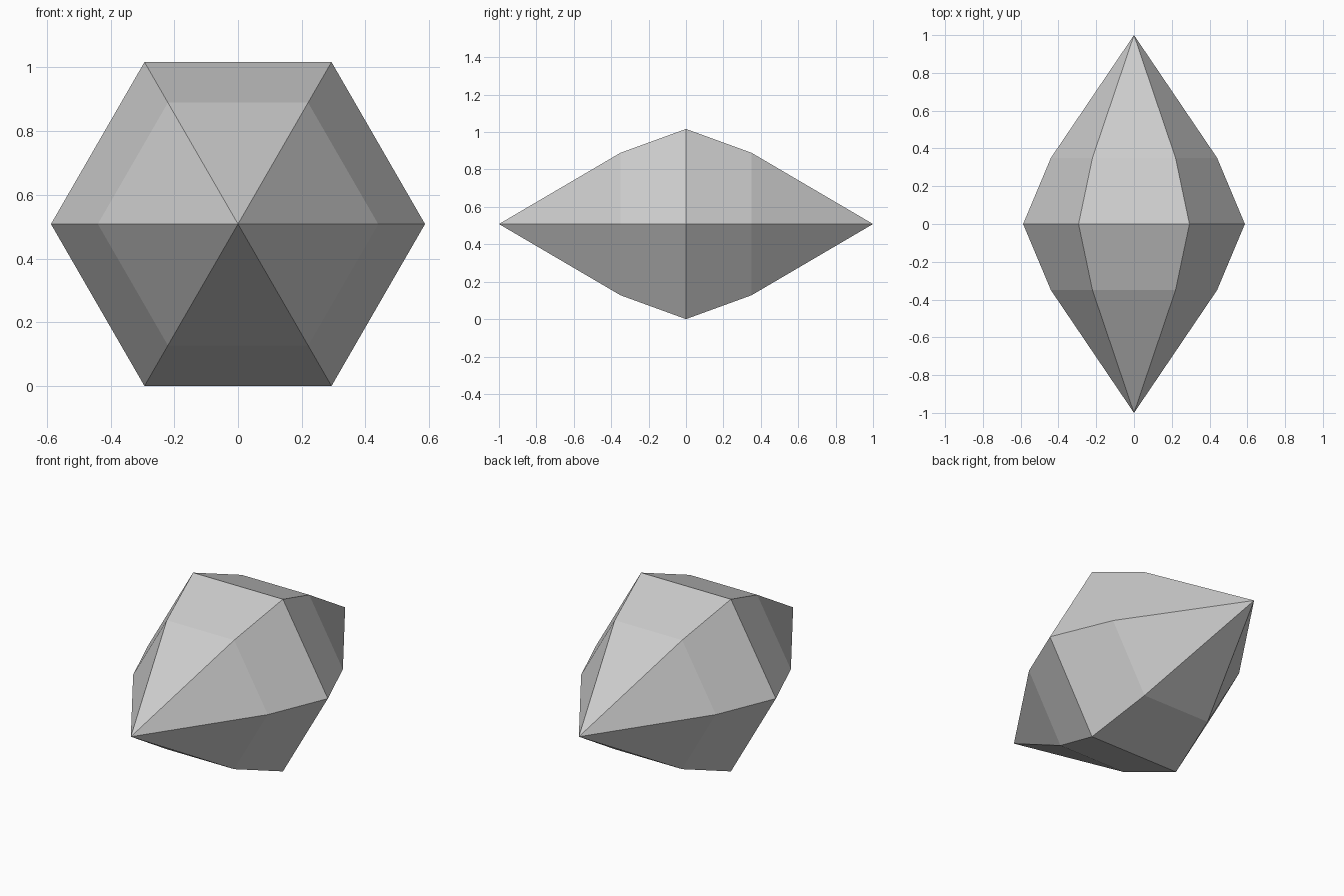
import bpy
import bmesh
from math import cos, sin, pi

cube = bpy.data.objects.get("Cube")
if cube:
    bpy.data.objects.remove(cube, do_unlink=True)

SIDES = 6
RADIUS = 0.587
CENTRE_Z = RADIUS * sin(pi / 3)

# Single stone grey
grey = bpy.data.materials.new("stone_grey")
grey.use_nodes = True
colour = (0.604, 0.604, 0.604, 1)
grey.diffuse_color = colour
grey.node_tree.nodes["Principled BSDF"].inputs["Base Color"].default_value = colour

bm = bmesh.new()


def ring(y, radius):
    return [bm.verts.new((radius * cos(2 * pi * i / SIDES), y,
                          CENTRE_Z + radius * sin(2 * pi * i / SIDES)))
            for i in range(SIDES)]


# Hexagonal girdle, narrower shoulders and a point at each end
girdle = ring(0, RADIUS)
for end in (-1, 1):
    shoulder = ring(end * 0.35, 0.44)
    tip = bm.verts.new((0, end, CENTRE_Z))
    for i in range(SIDES):
        j = (i + 1) % SIDES
        bm.faces.new((girdle[i], girdle[j], shoulder[j], shoulder[i]))
        bm.faces.new((shoulder[i], shoulder[j], tip))

bmesh.ops.recalc_face_normals(bm, faces=bm.faces)
mesh = bpy.data.meshes.new("crystal")
bm.to_mesh(mesh)
bm.free()
mesh.materials.append(grey)
crystal = bpy.data.objects.new("crystal", mesh)
bpy.context.collection.objects.link(crystal)
